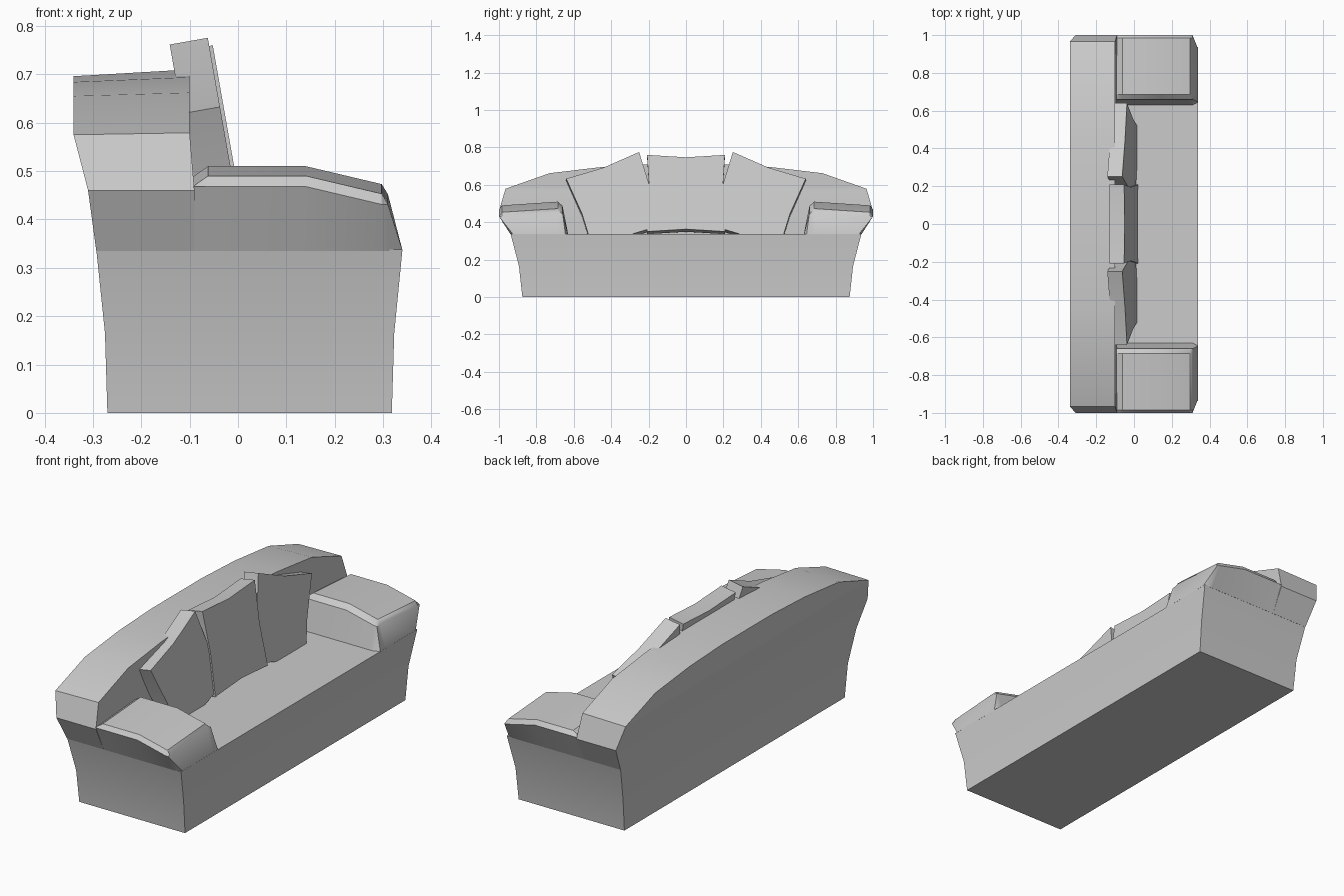
import bpy, bmesh
from math import radians
from mathutils import Matrix, Vector

if "Cube" in bpy.data.objects:
    bpy.data.objects.remove(bpy.data.objects["Cube"])


def loft(name, rings, mirror_y=False, smooth=30):
    """Skin a stack of matching rings and cap both ends."""
    bm = bmesh.new()
    vs = [[bm.verts.new(p) for p in ring] for ring in rings]
    for a, b in zip(vs, vs[1:]):
        n = len(a)
        for i in range(n):
            j = (i + 1) % n
            bm.faces.new((a[i], a[j], b[j], b[i]))
    bm.faces.new(vs[0])
    bm.faces.new(vs[-1])
    if mirror_y:
        geo = bmesh.ops.duplicate(bm, geom=bm.verts[:] + bm.edges[:] + bm.faces[:])
        for e in geo["geom"]:
            if isinstance(e, bmesh.types.BMVert):
                e.co.y *= -1
    bmesh.ops.remove_doubles(bm, verts=bm.verts[:], dist=1e-5)
    bmesh.ops.recalc_face_normals(bm, faces=bm.faces[:])
    me = bpy.data.meshes.new(name)
    bm.to_mesh(me)
    bm.free()
    ob = bpy.data.objects.new(name, me)
    bpy.context.collection.objects.link(ob)
    bpy.ops.object.select_all(action='DESELECT')
    ob.select_set(True)
    bpy.context.view_layer.objects.active = ob
    bpy.ops.object.shade_smooth_by_angle(angle=radians(smooth))
    return ob


def rect(z, x0, x1, h):
    return [(x0, -h, z), (x1, -h, z), (x1, h, z), (x0, h, z)]


# Base with flared sides, its top is the seat
loft("seat_base", [rect(0, -.27, .318, .875), rect(.165, -.275, .323, .893),
                   rect(.338, -.293, .34, .938)])

# Backrest: flared outline in y-z, with an arched top, lofted back to front
# columns: half width, back z, front z, back x, front x
half = [(.938, .335, .335, -.293, -.09), (1.0, .46, .46, -.31, -.09),
        (.965, .575, .579, -.34, -.10), (.73, .655, .662, -.34, -.10),
        (.46, .684, .694, -.34, -.10), (.2, .696, .71, -.34, -.10)]
# horizontal strips keep the flared back clean
loft("backrest_lower", [[(xb, -y, zb), (xf, -y, zf), (xf, y, zf), (xb, y, zb)]
                        for y, zb, zf, xb, xf in half[:3]])
crown = half[2:] + [(-y, *r) for y, *r in reversed(half[2:])]
loft("backrest_crown", [[(xb, y, zb) for y, zb, zf, xb, xf in crown],
                        [(xf, y, zf) for y, zb, zf, xb, xf in crown]])


# Arms: chamfered pads lofted along the depth, mirrored to both ends
def arm_ring(x, drop, bevel):
    return [(x, .63, .335), (x, .66, .487 - drop),
            (x, .685, .51 - drop - bevel), (x, .985, .49 - drop - bevel),
            (x, 1.0, .468 - drop), (x, .938, .335)]


toe = [(.34, y, .336) for y in (.63, .645, .685, .91, .925, .938)]
loft("arms", [arm_ring(-.092, 0, .021), arm_ring(-.062, 0, 0), arm_ring(.14, 0, 0),
              arm_ring(.297, .037, 0), arm_ring(.31, .037, .021), toe], mirror_y=True)


# Cushions: square pads with pinched sides, leaning on the backrest
def cushion(name, y, z, roll):
    s, p = .208, .195
    outline = [(-s, -s), (0, -p), (s, -s), (p, 0), (s, s), (0, p), (-s, s), (-p, 0)]
    m = (Matrix.Translation((-.016, y, z)) @ Matrix.Rotation(radians(-10), 4, 'Y')
         @ Matrix.Rotation(radians(roll), 4, 'X'))
    loft(name, [[m @ Vector((x, a, b)) for a, b in outline] for x in (-.08, 0)], smooth=20)


cushion("middle_cushion", 0, .555, 0)
for side, sgn in (("left", -1), ("right", 1)):
    cushion(side + "_cushion", sgn * .373, .512, -20.4 * sgn)
